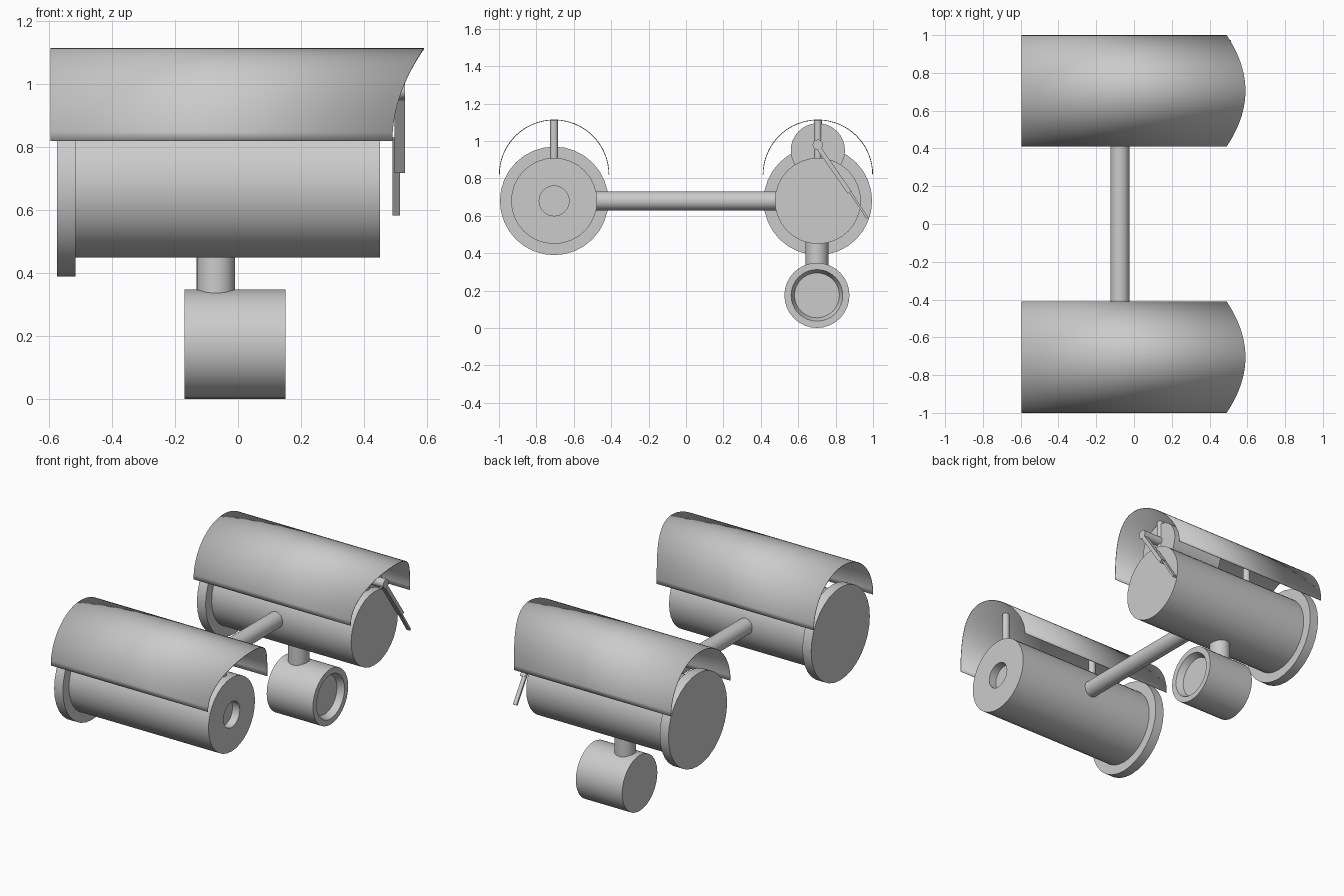
import bpy, bmesh, math
from mathutils import Vector

cube = bpy.data.objects.get("Cube")
if cube:
    bpy.data.objects.remove(cube, do_unlink=True)

grey = bpy.data.materials.new("plain grey")
grey.use_nodes = True
colour = (0.6, 0.6, 0.6, 1)
grey.diffuse_color = colour
grey.node_tree.nodes["Principled BSDF"].inputs["Base Color"].default_value = colour

SIDE = 0.705      # sideways offset of each camera
AXIS = 0.68       # height of the camera axis
SEG = 32


def finish(name, bm):
    bmesh.ops.recalc_face_normals(bm, faces=bm.faces)
    mesh = bpy.data.meshes.new(name)
    bm.to_mesh(mesh)
    bm.free()
    mesh.materials.append(grey)
    obj = bpy.data.objects.new(name, mesh)
    bpy.context.collection.objects.link(obj)
    bpy.ops.object.select_all(action="DESELECT")
    obj.select_set(True)
    bpy.context.view_layer.objects.active = obj
    bpy.ops.object.shade_smooth_by_angle(angle=math.radians(35))
    return obj


def lathe(name, start, direction, profile, seg=SEG):
    """Closed solid turned about an axis; profile is (distance, radius)."""
    bm = bmesh.new()
    turn = Vector(direction).to_track_quat("Z", "Y")
    rings = []
    for d, r in profile:
        ring = []
        for i in range(seg):
            a = 2 * math.pi * i / seg
            p = Vector((r * math.cos(a), r * math.sin(a), d))
            ring.append(bm.verts.new(Vector(start) + turn @ p))
        rings.append(ring)
    for low, high in zip(rings, rings[1:]):
        for i in range(seg):
            j = (i + 1) % seg
            bm.faces.new((low[i], low[j], high[j], high[i]))
    bm.faces.new(rings[0])
    bm.faces.new(rings[-1])
    return finish(name, bm)


def rod(name, start, end, radius, seg=SEG):
    span = Vector(end) - Vector(start)
    return lathe(name, start, span, [(0, radius), (span.length, radius)], seg)


def bar(name, start, end, depth, width):
    """Flat bar lying in the plane facing x."""
    start, end = Vector(start), Vector(end)
    span = end - start
    across = span.cross(Vector((1, 0, 0))).normalized() * width / 2
    out = Vector((depth / 2, 0, 0))
    bm = bmesh.new()
    bmesh.ops.create_cube(bm, size=2)
    for v in bm.verts:
        x, y, z = v.co
        v.co = start + span * (z + 1) / 2 + across * y + out * x
    return finish(name, bm)


def hood(name, y):
    """Half-round sheet with a front edge curving out towards the top."""
    bm = bmesh.new()
    radius, rows = 0.293, []
    for i in range(SEG + 1):
        a = math.pi * i / SEG
        dy, z = radius * math.cos(a), 0.82 + radius * math.sin(a)
        front = 0.49 + 0.1 * math.sin(a) ** 2
        rows.append([bm.verts.new((x, y + dy, z)) for x in (-0.595, front)])
    for a, b in zip(rows, rows[1:]):
        bm.faces.new((a[0], a[1], b[1], b[0]))
    obj = finish(name, bm)
    sheet = obj.modifiers.new("thin sheet", "SOLIDIFY")
    sheet.thickness = 0.004
    sheet.offset = 0
    return obj


# The pair of hooded cameras
for label, y in (("front", -SIDE), ("back", SIDE)):
    body = [(0, 0.23), (0.97, 0.23)]
    if label == "front":
        body += [(0.97, 0.08), (0.92, 0.08)]     # lens opening
    lathe(label + "_camera_body", (-0.52, y, AXIS), (1, 0, 0), body)
    rod(label + "_rear_flange", (-0.575, y, AXIS), (-0.515, y, AXIS), 0.29)
    hood(label + "_sun_hood", y)
    for place, x in (("forward", 0.39), ("rear", -0.27)):
        rod(f"{label}_{place}_hood_post", (x, y, 0.89), (x, y, 1.112), 0.021, 16)

# Crossbar between the cameras
rod("crossbar", (-0.075, -0.5, AXIS), (-0.075, 0.5, AXIS), 0.05)

# Wiper motor, hub, arm and blade
rod("wiper_motor", (0.05, SIDE, 0.95), (0.4, SIDE, 0.95), 0.145)
rod("wiper_hub", (0.38, SIDE, 0.98), (0.53, SIDE, 0.98), 0.028, 16)
bar("wiper_arm", (0.513, 0.715, 0.955), (0.513, 0.875, 0.725), 0.033, 0.024)
bar("wiper_blade", (0.502, 0.81, 0.83), (0.502, 0.97, 0.587), 0.025, 0.012)

# Lamp hanging under the back camera
rod("lamp_stem", (-0.07, 0.7, 0.32), (-0.07, 0.7, 0.48), 0.061)
lathe("lamp", (-0.17, 0.7, 0.175), (1, 0, 0),
      [(0, 0.174), (0.32, 0.174), (0.32, 0.138), (0.28, 0.12)])
